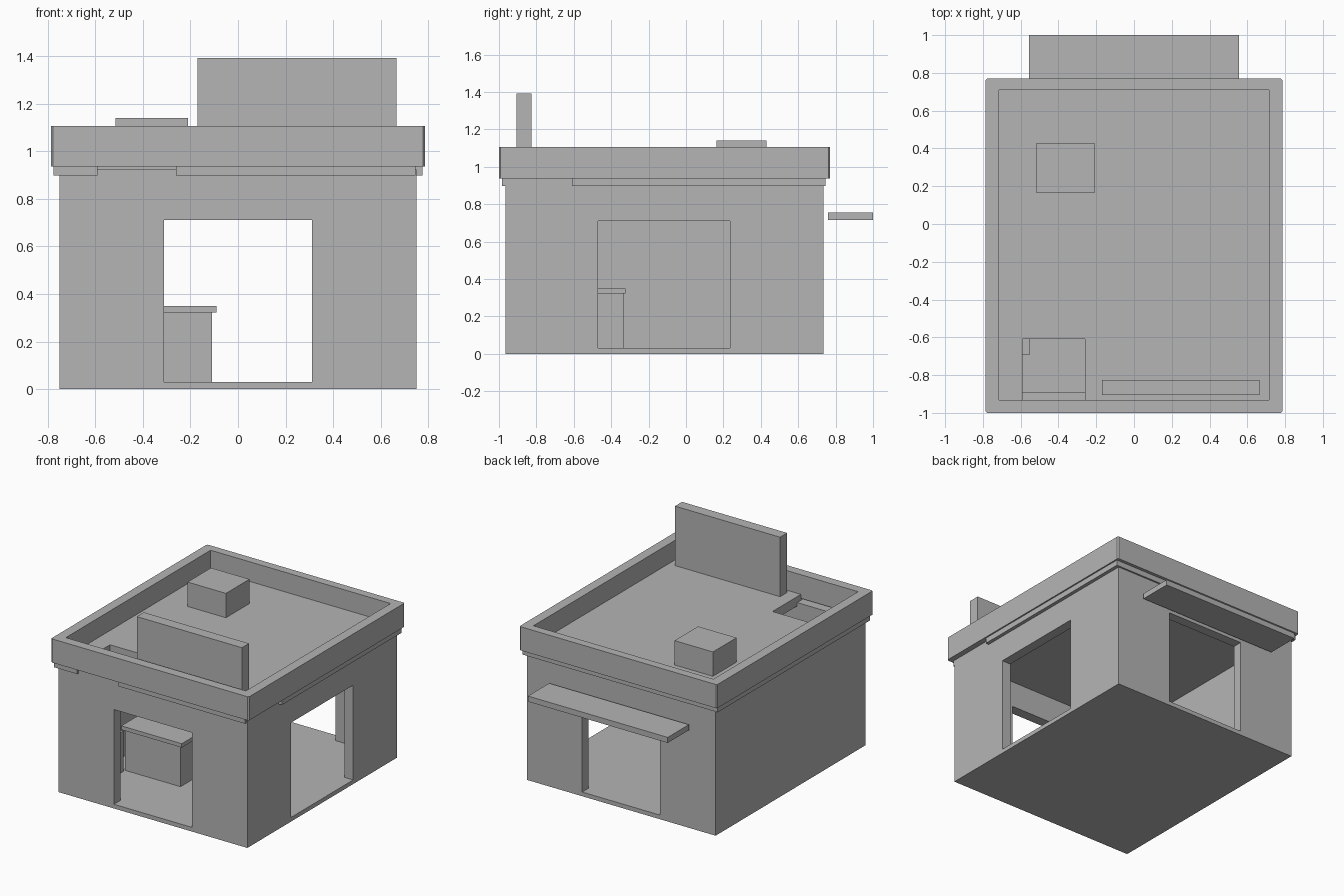
import bpy, bmesh

if "Cube" in bpy.data.objects:
    bpy.data.objects.remove(bpy.data.objects["Cube"])

grey = bpy.data.materials.new("plain_grey")
grey.diffuse_color = (0.46, 0.46, 0.46, 1)
grey.use_nodes = True
grey.node_tree.nodes["Principled BSDF"].inputs["Base Color"].default_value = grey.diffuse_color


def prism(name, outline, z0, z1):
    """Extrude a flat outline from z0 to z1."""
    bm = bmesh.new()
    face = bm.faces.new([bm.verts.new((x, y, z0)) for x, y in outline])
    top = bmesh.ops.extrude_face_region(bm, geom=[face])["geom"]
    for v in top:
        if isinstance(v, bmesh.types.BMVert):
            v.co.z = z1
    bmesh.ops.recalc_face_normals(bm, faces=bm.faces)
    mesh = bpy.data.meshes.new(name)
    bm.to_mesh(mesh)
    bm.free()
    mesh.materials.append(grey)
    ob = bpy.data.objects.new(name, mesh)
    bpy.context.collection.objects.link(ob)
    return ob


def box(name, x, y, z):
    return prism(name, [(x[0], y[0]), (x[1], y[0]), (x[1], y[1]), (x[0], y[1])], *z)


def cut(target, name, x, y, z):
    """Subtract a hidden box from the target."""
    cutter = box(name, x, y, z)
    cutter.hide_render = True
    cutter.hide_viewport = True
    mod = target.modifiers.new(name, 'BOOLEAN')
    mod.operation = 'DIFFERENCE'
    mod.solver = 'EXACT'
    mod.object = cutter


# Hollow walls with floor, front and back doorways and a side opening
walls = box("walls", (-0.75, 0.75), (-0.965, 0.735), (0, 0.922))
cut(walls, "room_cutter", (-0.68, 0.68), (-0.89, 0.665), (0.03, 1.0))
cut(walls, "doorway_cutter", (-0.31, 0.31), (-1.2, 1.2), (0.03, 0.71))
cut(walls, "side_opening_cutter", (0.5, 1.0), (-0.47, 0.235), (0.03, 0.71))

# Roof slab, notched at the front for the hatch
prism("roof_slab", [
    (-0.775, -0.983), (-0.59, -0.983), (-0.59, -0.61), (-0.26, -0.61),
    (-0.26, -0.983), (0.745, -0.983), (0.745, -0.61), (0.775, -0.61),
    (0.775, 0.747), (-0.775, 0.747)], 0.897, 0.965)

# Parapet ring with slightly chamfered outer corners
c = 0.008
X, Y0, Y1 = 0.785, -1.0, 0.77
parapet = prism("parapet", [
    (-X + c, Y0), (X - c, Y0), (X, Y0 + c), (X, Y1 - c),
    (X - c, Y1), (-X + c, Y1), (-X, Y1 - c), (-X, Y0 + c)], 0.936, 1.106)
cut(parapet, "parapet_cutter", (-0.715, 0.715), (-0.932, 0.71), (0.8, 1.3))

# Rooftop parts
box("sign_board", (-0.17, 0.665), (-0.905, -0.825), (0.96, 1.392))
box("roof_unit", (-0.515, -0.21), (0.163, 0.43), (0.96, 1.14))

# Awning behind the building
box("awning", (-0.555, 0.555), (0.76, 1.0), (0.715, 0.755))

# Counter and low side cabinet inside
box("counter_base", (-0.55, -0.11), (-0.495, -0.335), (0.03, 0.322))
box("counter_top", (-0.57, -0.09), (-0.51, -0.323), (0.322, 0.35))
box("side_cabinet", (-0.68, -0.55), (-0.69, -0.515), (0.03, 0.32))
